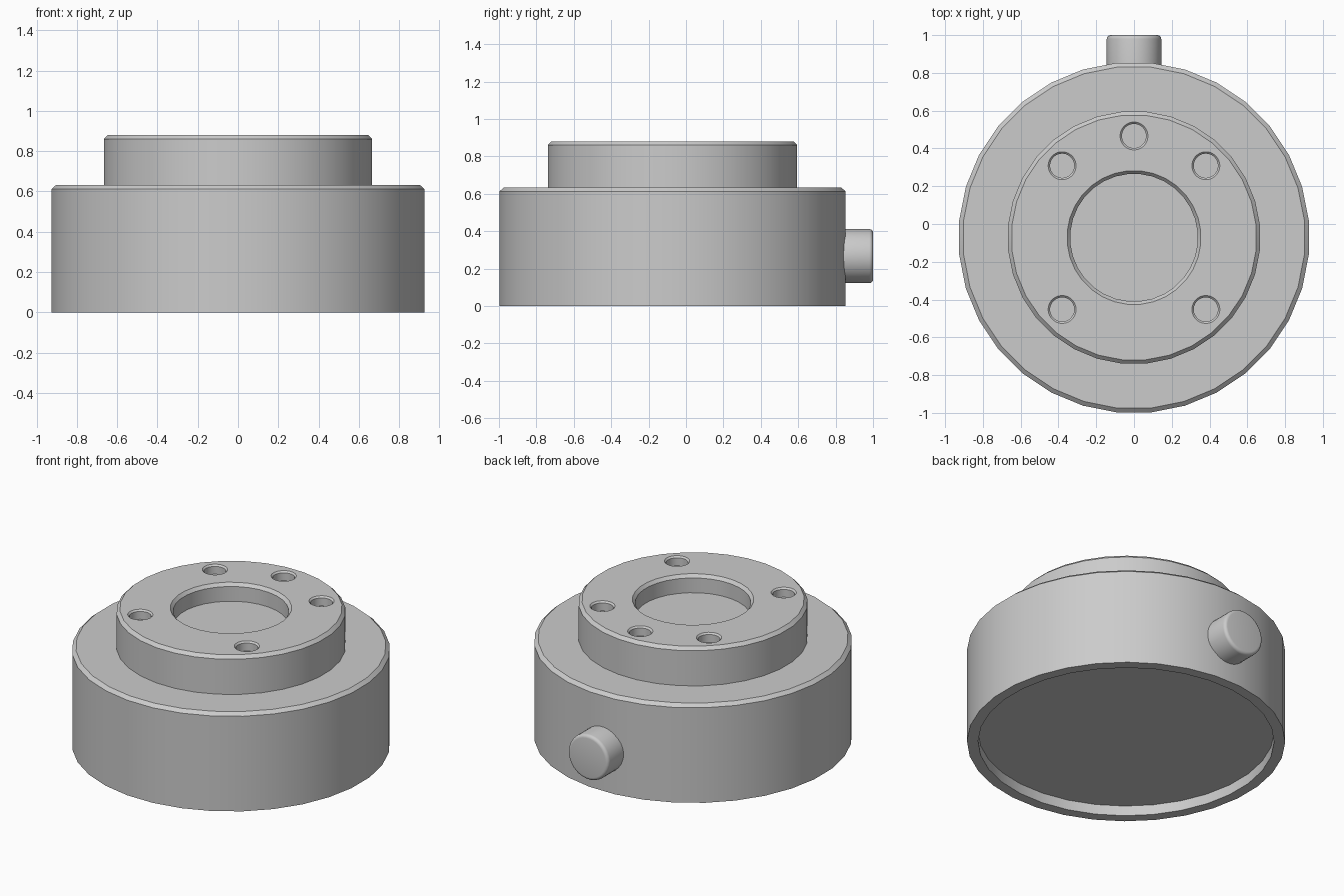
import bpy, bmesh, math
from mathutils import Matrix, Vector

cube = bpy.data.objects.get("Cube")
if cube:
    bpy.data.objects.remove(cube, do_unlink=True)

AXIS_Y = -0.072   # the round body sits forward of centre, the pin reaches back
SIDES = 32

grey = bpy.data.materials.new("plain grey")
grey.use_nodes = True
colour = (0.6, 0.6, 0.6, 1)
grey.diffuse_color = colour
grey.node_tree.nodes["Principled BSDF"].inputs["Base Color"].default_value = colour


def lathe(bm, profile, sides, matrix):
    """Add a closed solid turned from (radius, height) points."""
    rings = []
    for r, z in profile:
        ring = []
        for i in range(sides):
            a = math.tau * (i + 0.5) / sides
            ring.append(bm.verts.new(matrix @ Vector((r * math.cos(a), r * math.sin(a), z))))
        rings.append(ring)
    for low, high in zip(rings, rings[1:]):
        for i in range(sides):
            j = (i + 1) % sides
            bm.faces.new((low[i], low[j], high[j], high[i]))
    bm.faces.new(rings[0][::-1])
    bm.faces.new(rings[-1])


def finish(name, bm):
    bmesh.ops.recalc_face_normals(bm, faces=bm.faces[:])
    mesh = bpy.data.meshes.new(name)
    bm.to_mesh(mesh)
    bm.free()
    mesh.materials.append(grey)
    obj = bpy.data.objects.new(name, mesh)
    bpy.context.collection.objects.link(obj)
    return obj


def select(obj):
    bpy.ops.object.select_all(action="DESELECT")
    obj.select_set(True)
    bpy.context.view_layer.objects.active = obj


# Stepped housing with hollow underside, chamfered rims and central recess
TOP = 0.88
bm = bmesh.new()
lathe(bm, [(0.865, 0.065), (0.865, 0), (0.93, 0), (0.93, 0.613), (0.907, 0.633),
           (0.67, 0.633), (0.67, TOP - 0.02), (0.65, TOP), (0.355, TOP),
           (0.338, TOP - 0.02), (0.338, TOP - 0.115)],
      SIDES, Matrix.Translation((0, AXIS_Y, 0)))
housing = finish("housing", bm)

# Five blind bolt holes with chamfered mouths
bm = bmesh.new()
for degrees in (45, 90, 135, 225, 315):
    a = math.radians(degrees)
    spot = Matrix.Translation((0.538 * math.cos(a), AXIS_Y + 0.538 * math.sin(a), TOP))
    lathe(bm, [(0.064, -0.06), (0.064, -0.01), (0.074, 0), (0.074, 0.05)], SIDES, spot)
cutter = finish("bolt_hole_cutter", bm)
cutter.hide_render = True

cut = housing.modifiers.new("bolt holes", "BOOLEAN")
cut.operation = "DIFFERENCE"
cut.solver = "EXACT"
cut.object = cutter
select(housing)
bpy.ops.object.modifier_apply(modifier=cut.name)
bpy.data.objects.remove(cutter, do_unlink=True)

# Round locating pin at the back, with a softened end
bm = bmesh.new()
out = Matrix.Translation((0, 0.8, 0.267)) @ Matrix.Rotation(-math.pi / 2, 4, "X")
rounded = [(0.125 + 0.02 * math.cos(t), 0.18 + 0.02 * math.sin(t))
           for t in (math.pi / 8 * k for k in range(5))]
lathe(bm, [(0.145, 0)] + rounded, SIDES, out)
pin = finish("locating_pin", bm)

for obj in (housing, pin):
    select(obj)
    bpy.ops.object.shade_smooth_by_angle(angle=math.radians(30))
